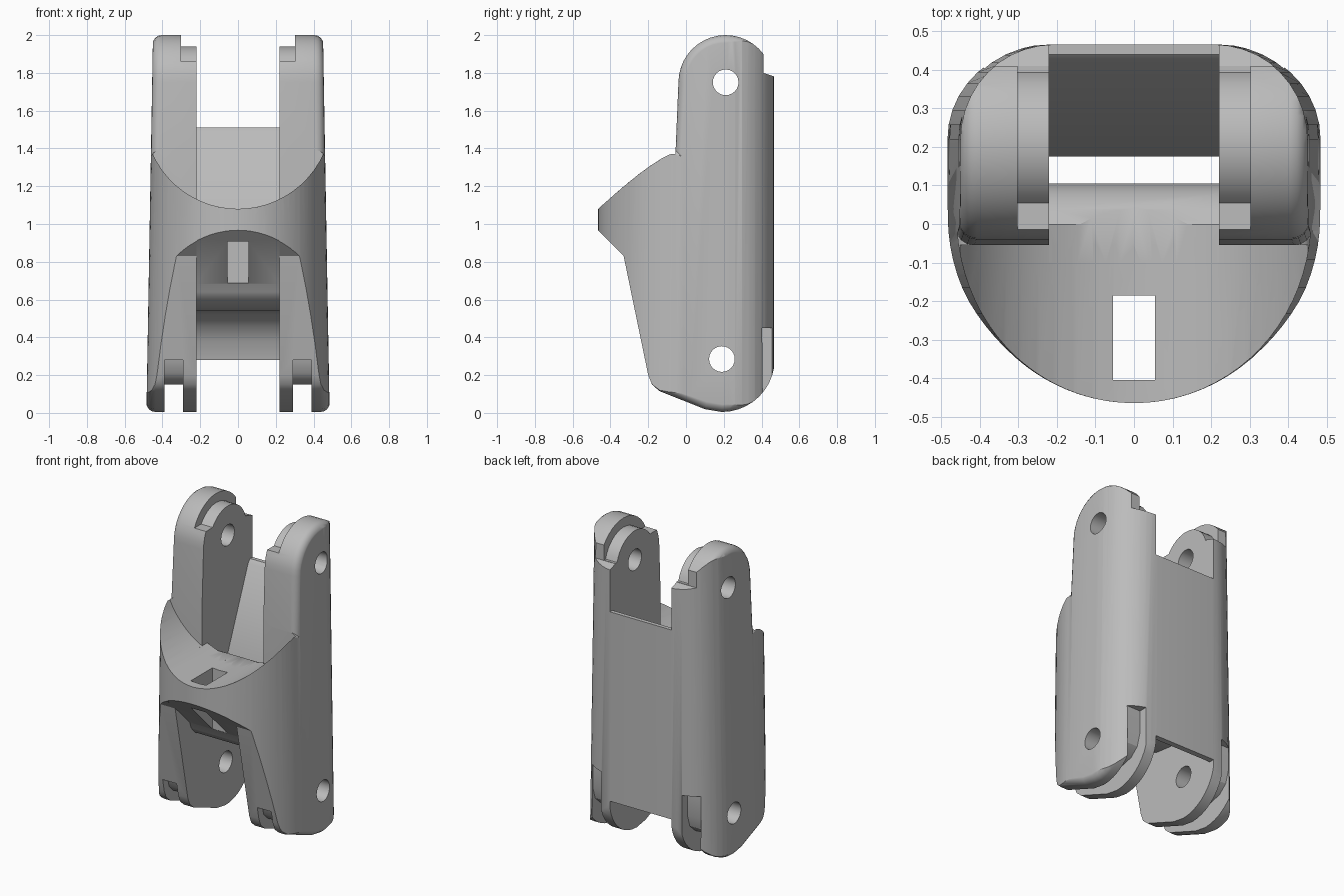
import bpy, bmesh
from math import sin, cos, radians, sqrt

cube = bpy.data.objects.get("Cube")
if cube:
    bpy.data.objects.remove(cube, do_unlink=True)

grey = bpy.data.materials.new("plain grey")
grey.use_nodes = True
colour = (0.5, 0.5, 0.5, 1)
grey.diffuse_color = colour
for node in grey.node_tree.nodes:
    if node.type == 'BSDF_PRINCIPLED':
        node.inputs["Base Color"].default_value = colour


def arc(cx, cy, rx, ry, start, end, steps):
    """Points along an elliptical arc, angles in degrees."""
    out = []
    for i in range(steps + 1):
        a = radians(start + (end - start) * i / steps)
        out.append((cx + rx * cos(a), cy + ry * sin(a)))
    return out


def prism(name, pts, axis, lo, hi, round_caps=0, taper=False):
    """Extrude a closed profile along an axis between lo and hi."""
    place = {'x': lambda p, d: (d, p[0], p[1]),
             'y': lambda p, d: (p[0], d, p[1]),
             'z': lambda p, d: (p[0], p[1], d)}[axis]
    bm = bmesh.new()
    ends = [[bm.verts.new(place(p, d)) for p in pts] for d in (lo, hi)]
    caps = [bm.faces.new(loop) for loop in ends]
    n = len(pts)
    for i in range(n):
        j = (i + 1) % n
        bm.faces.new((ends[0][i], ends[0][j], ends[1][j], ends[1][i]))
    bmesh.ops.recalc_face_normals(bm, faces=bm.faces)
    if round_caps:
        edges = [e for f in caps for e in f.edges]
        bmesh.ops.bevel(bm, geom=edges, offset=round_caps, segments=4,
                        profile=0.5, affect='EDGES', clamp_overlap=False)
    if taper:
        for v in bm.verts:
            v.co.x *= 1 - 0.036 * v.co.z
    mesh = bpy.data.meshes.new(name)
    bm.to_mesh(mesh)
    bm.free()
    ob = bpy.data.objects.new(name, mesh)
    bpy.context.collection.objects.link(ob)
    return ob


def combine(target, tool, operation='DIFFERENCE'):
    """Apply a boolean, then discard the tool."""
    tool.hide_render = True
    mod = target.modifiers.new("cut", 'BOOLEAN')
    mod.operation = operation
    mod.solver = 'EXACT'
    mod.object = tool
    bpy.context.view_layer.objects.active = target
    bpy.ops.object.modifier_apply(modifier=mod.name)
    bpy.data.objects.remove(tool, do_unlink=True)


HALF = 0.22                      # half width of the space between the arms
LOW, HIGH = (0.19, 0.285), (0.21, 1.75)   # hinge centres (y, z)

# Outer shell: rounded plan, tapering upwards
right = (arc(0, 0.02, 0.485, 0.485, -90, 0, 20)
         + arc(HALF, 0.22, 0.265, 0.246, 0, 90, 10))
plan = right + [(-x, y) for x, y in reversed(right[1:])]
body = prism("finger_segment", plan, 'z', -0.05, 2.05, taper=True)

# Side outline
side = (arc(*LOW, 0.28, 0.28, 270, 360, 10)
        + [(0.47, 1.78), (0.41, 1.80)]
        + arc(*HIGH, 0.25, 0.25, 37, 180, 16)
        + [(-0.055, 1.39), (-0.6, 1.39), (-0.6, 1.1), (-0.33, 0.83),
           (-0.2, 0.2), (-0.18, 0.15), (-0.14, 0.115), (0.1, 0.02)])
combine(body, prism("side_outline", side, 'x', -0.487, 0.487, 0.05, True),
        'INTERSECT')

# Curved trough over the front bridge, then between the arms
R, CZ = 0.496, 1.576
combine(body, prism("trough", arc(0, CZ, R, R, 0, 354, 59), 'y', -1, -0.055))
xs = [HALF * i / 6 for i in range(-6, 7)]
saddle = [(x, CZ - sqrt(R * R - x * x)) for x in xs] + [(HALF, 2.2), (-HALF, 2.2)]
combine(body, prism("saddle", saddle, 'y', -0.1, 0.08))

# Upper opening: tendon gap and sloped face of the back plate
upper = [(0, 2.2), (0, 1.1), (0.04, 1.08), (0.08, 1.04), (0.105, 0.97),
         (0.105, 0.5), (0.175, 0.5), (0.175, 0.9), (0.42, 1.49), (0.44, 1.51),
         (0.6, 1.51), (0.6, 2.2)]
combine(body, prism("upper_opening", upper, 'x', -HALF - 0.0004, HALF + 0.0004))

# Lower opening between the legs
lower = [(-0.6, 1.102), (-0.18, 0.682), (-0.165, 0.64), (-0.13, 0.6),
         (-0.06, 0.56), (0.1, 0.54), (0.2, 0.54), (0.29, 0.52), (0.36, 0.46),
         (0.41, 0.38), (0.43, 0.28), (0.6, 0.28), (0.6, -0.2), (-0.6, -0.2)]
combine(body, prism("lower_opening", lower, 'x', -HALF - 0.0008, HALF + 0.0008))

# Tendon slot through the front bridge
slot = [(-0.055, -0.405), (0.055, -0.405), (0.055, -0.185), (-0.055, -0.185)]
combine(body, prism("tendon_slot", slot, 'z', 0.3, 1.5))

# Stepped inner tabs on the arms and grooves round the leg ends
tab = ([(-0.3, 1.86)] + arc(*HIGH, 0.19, 0.19, 145, 16, 14)
       + [(0.6, 1.80), (0.6, 2.2), (-0.3, 2.2)])
groove = [(0.6, 0.45), (0.4, 0.45), (0.4, 0.3), (0.375, 0.22), (0.32, 0.17),
          (0.24, 0.15), (-0.06, 0.15), (-0.11, 0.17), (-0.15, 0.21),
          (-0.17, 0.28), (-0.4, 0.28), (-0.4, -0.2), (0.6, -0.2)]
for s in (-1, 1):
    lo, hi = sorted((s * 0.15, s * 0.303))
    combine(body, prism("tab_step", tab, 'x', lo, hi))
    lo, hi = sorted((s * 0.29, s * 0.39))
    combine(body, prism("leg_groove", groove, 'x', lo, hi))

# Hinge pin holes
for centre in (LOW, HIGH):
    ring = arc(*centre, 0.068, 0.068, 0, 345, 23)
    combine(body, prism("pin_hole", ring, 'x', -1, 1))

# Finish
body.data.materials.clear()
body.data.materials.append(grey)
for poly in body.data.polygons:
    poly.material_index = 0
bpy.ops.object.select_all(action='DESELECT')
body.select_set(True)
bpy.context.view_layer.objects.active = body
bpy.ops.object.shade_smooth_by_angle(angle=radians(30))
